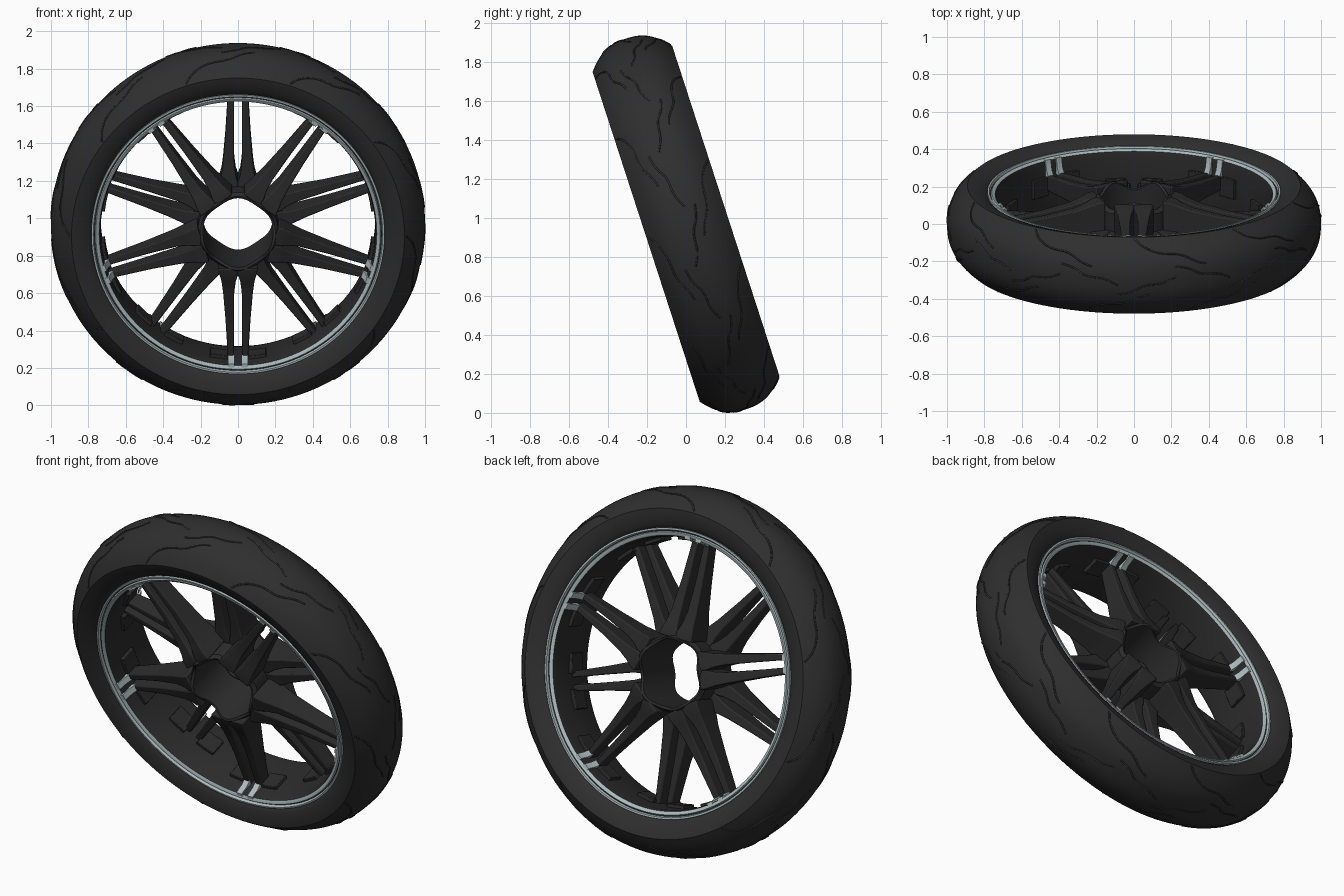
import bpy, bmesh, math
from mathutils import Matrix, Vector

if "Cube" in bpy.data.objects:
    bpy.data.objects.remove(bpy.data.objects["Cube"])

TILT = Matrix.Translation((0, 0, 0.97)) @ Matrix.Rotation(math.radians(18), 4, 'X')


def material(name, rgb):
    m = bpy.data.materials.new(name)
    m.use_nodes = True
    m.diffuse_color = (*rgb, 1)
    m.node_tree.nodes["Principled BSDF"].inputs["Base Color"].default_value = (*rgb, 1)
    return m


RUBBER = material("black rubber", (0.028, 0.028, 0.028))
DARK = material("dark metal", (0.024, 0.024, 0.024))
SILVER = material("silver metal", (0.42, 0.50, 0.52))


def polar(r, angle, a):
    """Point at a radius and angle round the axle, a along the axle."""
    return Vector((r * math.cos(angle), a, r * math.sin(angle)))


def finish(name, bm, mats, smooth=35, bevel=0):
    bmesh.ops.recalc_face_normals(bm, faces=bm.faces)
    mesh = bpy.data.meshes.new(name)
    bm.to_mesh(mesh)
    bm.free()
    mesh.transform(TILT)
    for m in mats:
        mesh.materials.append(m)
    ob = bpy.data.objects.new(name, mesh)
    bpy.context.collection.objects.link(ob)
    bpy.ops.object.select_all(action='DESELECT')
    ob.select_set(True)
    bpy.context.view_layer.objects.active = ob
    bpy.ops.object.shade_smooth_by_angle(angle=math.radians(smooth))
    if bevel:
        mod = ob.modifiers.new("Bevel", 'BEVEL')
        mod.width, mod.segments = bevel, 2
    return ob


def lathe(name, profile, mats, steps=128, slot=lambda a, r: 0, wave=lambda ang, a: a):
    """Spin a closed profile of (a, r) points round the axle."""
    bm = bmesh.new()
    rings = []
    for i in range(steps):
        ang = math.tau * i / steps
        rings.append([bm.verts.new(polar(r, ang, wave(ang, a))) for a, r in profile])
    n = len(profile)
    for i, ring in enumerate(rings):
        nxt = rings[(i + 1) % steps]
        for j in range(n):
            k = (j + 1) % n
            f = bm.faces.new((ring[j], ring[k], nxt[k], nxt[j]))
            f.material_index = slot((profile[j][0] + profile[k][0]) / 2,
                                    (profile[j][1] + profile[k][1]) / 2)
    return finish(name, bm, mats)


def loft(bm, sections):
    """Join four-cornered sections into a closed bar."""
    rows = [[bm.verts.new(p) for p in s] for s in sections]
    for s, t in zip(rows, rows[1:]):
        for j in range(4):
            k = (j + 1) % 4
            bm.faces.new((s[j], s[k], t[k], t[j]))
    bm.faces.new(rows[0])
    bm.faces.new(rows[-1])


# Tyre: rounded crown, near-flat shoulders, walls folding in to the rim
HALF = 0.215


def crown(a):
    return 1 - 0.11 * (abs(a) / HALF) ** 2.5


wall = [(0.212, 0.87), (0.203, 0.84), (0.19, 0.805), (0.172, 0.782), (0.15, 0.772)]
tyre = [(-a, r) for a, r in reversed(wall)]
tyre += [(HALF * i / 10, crown(HALF * i / 10)) for i in range(-10, 11)]
tyre += wall
lathe("tyre", tyre, [RUBBER])

# Tread: curved ribs, mirrored on both shoulders and staggered
RIBS = [[(0, .208), (3, .175), (8, .145), (15, .13), (20, .09), (23, .075)],
        [(13, .075), (17, .06), (21, .025), (27, .01), (31, -.02)]]
tread = bpy.data.curves.new("tread_path", 'CURVE')
tread.dimensions = '3D'
tread.bevel_depth = 0.005
tread.bevel_resolution = 1
tread.resolution_u = 5
for side in (-1, 1):
    for n in range(10):
        start = math.radians(36 * n + 18 * (side > 0))
        for rib in RIBS:
            sp = tread.splines.new('BEZIER')
            sp.bezier_points.add(len(rib) - 1)
            for bp, (deg, a) in zip(sp.bezier_points, rib):
                bp.co = polar(crown(a) - 0.001, start - math.radians(deg), side * a)
                bp.handle_left_type = bp.handle_right_type = 'AUTO'
path = bpy.data.objects.new("tread_path", tread)
bpy.context.collection.objects.link(path)
bpy.context.view_layer.update()
rib_mesh = bpy.data.meshes.new_from_object(
    path.evaluated_get(bpy.context.evaluated_depsgraph_get()))
bpy.data.objects.remove(path)
bm = bmesh.new()
bm.from_mesh(rib_mesh)
for f in bm.faces:
    f.material_index = 0
finish("tread_ribs", bm, [RUBBER], 80)

# Rim: dark barrel with a stepped silver lip on each edge
lip = [(0.14, 0.735), (0.168, 0.742), (0.176, 0.752), (0.178, 0.76),
       (0.170, 0.765), (0.170, 0.769), (0.185, 0.774), (0.185, 0.784), (0.15, 0.786)]
rim = lip + [(-a, r) for a, r in reversed(lip)]
lathe("rim", rim, [DARK, SILVER],
      slot=lambda a, r: int(abs(a) > 0.16 and r > 0.745 and not 0.765 < r < 0.769))

# Hub: open sleeve whose ends rise and dip with the alternating spokes
def hub_wave(ang, a):
    s = 1 if a > 0 else -1
    return a + s * 0.025 * math.cos(5 * (ang - s * math.pi / 2))


lathe("hub", [(-.155, .187), (.155, .187), (.16, .2), (.14, .215), (-.14, .215), (-.16, .2)],
      [DARK], steps=80, wave=hub_wave)

# Spokes: ten pairs of tapering bars leaning alternately to each side
# stations: radius, inner and outer sideways offset, low and high along the axle
BAR = [(0.195, 0.0, 0.105, -0.02, 0.175), (0.235, 0.0, 0.098, -0.015, 0.17),
       (0.275, 0.012, 0.088, -0.01, 0.155), (0.34, 0.02, 0.08, 0.0, 0.135),
       (0.50, 0.021, 0.067, 0.005, 0.11), (0.742, 0.02, 0.053, 0.01, 0.09)]
spokes, tabs, pads = bmesh.new(), bmesh.new(), bmesh.new()
for n in range(10):
    ang = math.radians(90 + 36 * n)
    s = 1 if n % 2 == 0 else -1
    u, v, w = polar(1, ang, 0), polar(1, ang + math.pi / 2, 0), Vector((0, s, 0))
    for m in (-1, 1):
        def section(r, t0, t1, a0, a1):
            return [u * r + v * m * t + w * a
                    for t, a in ((t0, a0), (t1, a0), (t1, a1), (t0, a1))]

        loft(spokes, [section(*station) for station in BAR])

        # Silver tab running from the bar end to the rim edge
        def tab(a, r):
            return [u * q + v * m * t + w * a
                    for t, q in ((.018, r), (.053, r), (.053, .75), (.018, .75))]

        loft(tabs, [tab(0.085, 0.705), tab(0.12, 0.722), tab(0.175, 0.732)])

        # Mounting pad lying on the barrel beside the bar
        loft(pads, [[polar(r, ang + m * d, s * a) for r, a in
                     ((.716, -.02), (.716, .085), (.74, .085), (.74, -.02))]
                    for d in (0.06, 0.13, 0.21)])
finish("spokes", spokes, [DARK], 30, 0.007)
finish("spoke_tabs", tabs, [SILVER], 30)
finish("spoke_pads", pads, [DARK], 30, 0.003)
